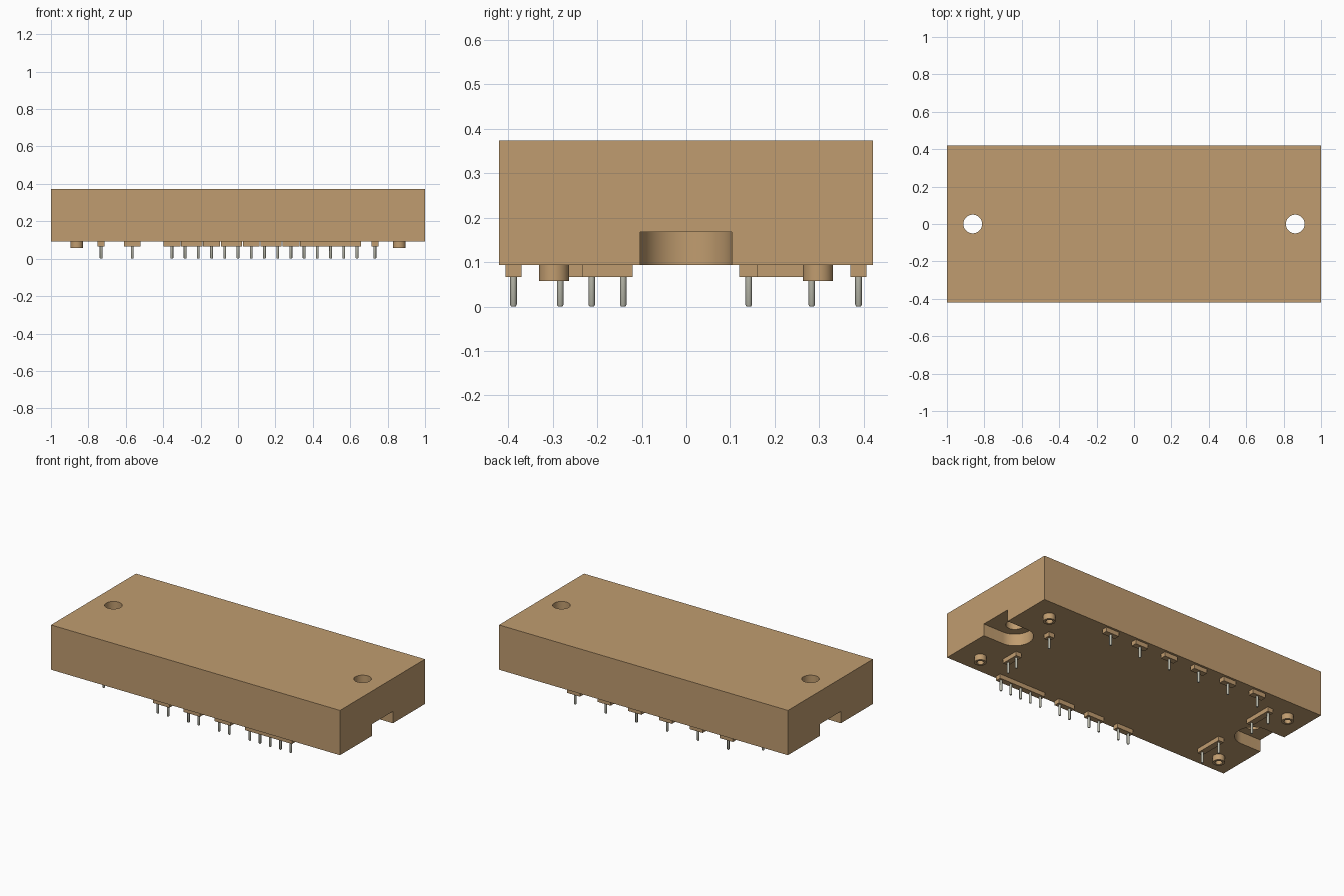
import bpy, bmesh, math
from mathutils import Matrix, Vector

if "Cube" in bpy.data.objects:
    bpy.data.objects.remove(bpy.data.objects["Cube"], do_unlink=True)


def material(name, rgb):
    m = bpy.data.materials.new(name)
    m.use_nodes = True
    m.diffuse_color = (*rgb, 1)
    m.node_tree.nodes["Principled BSDF"].inputs["Base Color"].default_value = (*rgb, 1)
    return m


TAN = material("tan casing", (0.53, 0.335, 0.16))
METAL = material("pale metal", (0.50, 0.50, 0.42))

BASE, TOP = 0.093, 0.373          # underside and top of the casing
PITCH = 0.0707                    # pin spacing
ROW, END, MOUNT = 0.388, 0.732, 0.862


def finish(name, bm, mat, smooth=False):
    bmesh.ops.recalc_face_normals(bm, faces=bm.faces)
    mesh = bpy.data.meshes.new(name)
    bm.to_mesh(mesh)
    bm.free()
    ob = bpy.data.objects.new(name, mesh)
    bpy.context.collection.objects.link(ob)
    mesh.materials.append(mat)
    if smooth:
        shade(ob)
    return ob


def shade(ob):
    bpy.ops.object.select_all(action='DESELECT')
    ob.select_set(True)
    bpy.context.view_layer.objects.active = ob
    bpy.ops.object.shade_smooth_by_angle(angle=math.radians(35))


def add_box(bm, x0, x1, y0, y1, z0, z1):
    size = Matrix.Diagonal((x1 - x0, y1 - y0, z1 - z0, 1))
    middle = Matrix.Translation(((x0 + x1) / 2, (y0 + y1) / 2, (z0 + z1) / 2))
    bmesh.ops.create_cube(bm, size=1, matrix=middle @ size)


def lathe(name, profile, x, y, mat, steps):
    bm = bmesh.new()
    verts = [bm.verts.new((r, 0, z)) for r, z in profile]
    edges = [bm.edges.new(pair) for pair in zip(verts, verts[1:])]
    bmesh.ops.spin(bm, geom=verts + edges, cent=(0, 0, 0), axis=(0, 0, 1),
                   angle=math.tau, steps=steps)
    bmesh.ops.remove_doubles(bm, verts=bm.verts, dist=1e-5)
    bmesh.ops.translate(bm, verts=bm.verts, vec=(x, y, 0))
    return finish(name, bm, mat, True)


def prism(name, outline, z0, z1):
    bm = bmesh.new()
    face = bm.faces.new([bm.verts.new((x, y, z0)) for x, y in outline])
    made = bmesh.ops.extrude_face_region(bm, geom=[face])["geom"]
    top = [v for v in made if isinstance(v, bmesh.types.BMVert)]
    bmesh.ops.translate(bm, verts=top, vec=Vector((0, 0, z1 - z0)))
    return finish(name, bm, TAN)


def arc(cx, r, a0, a1, n):
    return [(cx + r * math.cos(a0 + (a1 - a0) * i / n),
             r * math.sin(a0 + (a1 - a0) * i / n)) for i in range(n + 1)]


# Casing with a mounting hole and a rounded slot at each end
bm = bmesh.new()
add_box(bm, -1, 1, -0.42, 0.42, BASE, TOP)
casing = finish("casing", bm, TAN)
for side in (1, -1):
    hole = arc(side * MOUNT, 0.05, 0, math.tau, 48)[:-1]
    slot = [(side * x, y) for x, y in
            arc(MOUNT, 0.103, math.pi / 2, math.pi * 1.5, 32) + [(1.1, -0.103), (1.1, 0.103)]]
    for outline, z0, z1 in ((slot, 0, 0.167), (hole, 0.05, 0.5)):
        cutter = prism("cutter", outline, z0, z1)
        cutter.hide_render = True
        mod = casing.modifiers.new("cut", 'BOOLEAN')
        mod.operation, mod.solver, mod.object = 'DIFFERENCE', 'EXACT', cutter
        bpy.context.view_layer.objects.active = casing
        bpy.ops.object.modifier_apply(modifier=mod.name)
        bpy.data.objects.remove(cutter, do_unlink=True)
shade(casing)

# Hollow standoffs near the corners
for sx in (1, -1):
    for sy in (1, -1):
        lathe("standoff", [(0, 0.085), (0.02, 0.085), (0.02, 0.057), (0.034, 0.057),
                           (0.034, BASE + 0.003), (0, BASE + 0.003)],
              sx * MOUNT, sy * 0.297, TAN, 32)


def terminal(name, pins, half_x, half_y):
    """A pad spanning its pins with a margin, and the pins below it."""
    xs, ys = zip(*pins)
    bm = bmesh.new()
    add_box(bm, min(xs) - half_x, max(xs) + half_x,
            min(ys) - half_y, max(ys) + half_y, 0.066, BASE + 0.002)
    finish(name + "_pad", bm, TAN)
    for x, y in pins:
        lathe(name + "_pin", [(0, 0), (0.005, 0), (0.0075, 0.004), (0.0075, 0.07), (0, 0.07)],
              x, y, METAL, 16)


# Front row: three pairs and one strip of five
for first, count in ((-4, 2), (-1, 2), (2, 2), (5, 5)):
    terminal("front", [((first + i) * PITCH, -ROW) for i in range(count)], 0.021, 0.018)

# Back row: six single pins on wide pads
for i in range(-8, 8, 3):
    terminal("back", [(i * PITCH, ROW)], 0.045, 0.018)

# End terminals
for name, sx, steps in (("left_end", 1, (2,)), ("left_end", 1, (-3, -2)),
                        ("right_end", -1, (2, 4)), ("right_end", -1, (-4, -2))):
    terminal(name, [(sx * END, k * PITCH) for k in steps], 0.019, 0.021)
